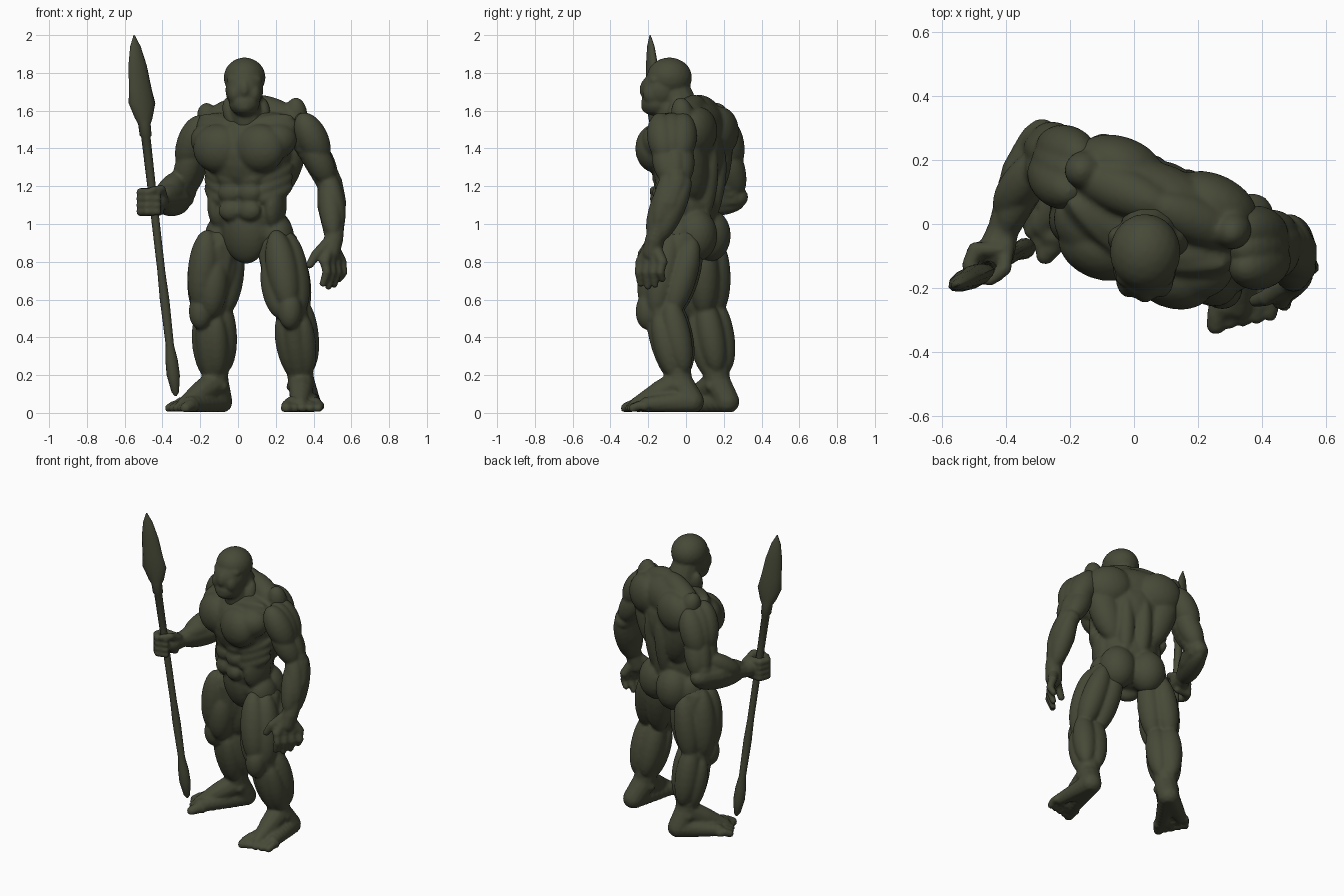
import bpy, bmesh, math
from mathutils import Vector as V, Matrix

skin = bpy.data.materials.new("dark_olive")
skin.diffuse_color = (0.062, 0.066, 0.038, 1)

# Twisted body frame: u toward the left hand, v toward the back
BODY = Matrix.Translation((0.07, 0.04, 0)) @ Matrix.Rotation(math.radians(-22), 4, 'Z')
ID = Matrix.Identity(4)


def blob(bm, c, r, frame=ID):
    """Ellipsoid with centre c and radii r."""
    m = frame @ Matrix.Translation(c) @ Matrix.Diagonal((*r, 1))
    bmesh.ops.create_icosphere(bm, subdivisions=3, radius=1, matrix=m)


def muscle(bm, p, q, r, flat=1.0, face=(0, -1, 0), frame=ID):
    """Spindle from p to q, radius r, flattened along face."""
    p, q = frame @ V(p), frame @ V(q)
    z = (q - p).normalized()
    x = (frame.to_3x3() @ V(face)).cross(z).normalized()
    y = z.cross(x)
    rot = Matrix((x, y, z)).transposed().to_4x4()
    m = Matrix.Translation((p + q) / 2) @ rot @ Matrix.Diagonal((r, r * flat, (q - p).length / 2, 1))
    bmesh.ops.create_icosphere(bm, subdivisions=3, radius=1, matrix=m)


def limb(bm, *pts, n=8):
    """Tapered chain of spheres through (x, y, z, r) points."""
    for a, b in zip(pts, pts[1:]):
        for i in range(n + 1):
            s = V(a).lerp(V(b), i / n)
            bmesh.ops.create_icosphere(bm, subdivisions=2, radius=s[3],
                                       matrix=Matrix.Translation(s[:3]))


def finish(bm, name, voxel=0.011, smooth=3):
    """Fuse overlapping shapes into one skin."""
    for v in bm.verts:
        v.co.z = max(v.co.z, 0.004)
    me = bpy.data.meshes.new(name)
    bm.to_mesh(me)
    bm.free()
    ob = bpy.data.objects.new(name, me)
    bpy.context.collection.objects.link(ob)
    if voxel:
        rm = ob.modifiers.new("fuse", 'REMESH')
        rm.mode, rm.voxel_size = 'VOXEL', voxel
        sm = ob.modifiers.new("soften", 'SMOOTH')
        sm.iterations, sm.factor = smooth, 0.5
        dg = bpy.context.evaluated_depsgraph_get()
        me = bpy.data.meshes.new_from_object(ob.evaluated_get(dg))
        ob.modifiers.clear()
        ob.data = me
    me.materials.clear()
    me.materials.append(skin)
    bpy.ops.object.select_all(action='DESELECT')
    ob.select_set(True)
    bpy.context.view_layer.objects.active = ob
    bpy.ops.object.shade_smooth_by_angle(angle=math.radians(50))
    return ob


# Torso
bm = bmesh.new()
blob(bm, (0, -0.04, 1.37), (0.24, 0.2, 0.24), BODY)
blob(bm, (0, -0.03, 1.1), (0.19, 0.15, 0.24), BODY)
blob(bm, (0.005, -0.02, 0.97), (0.185, 0.135, 0.13), BODY)
muscle(bm, (0, -0.13, 1.09), (0, -0.06, 0.79), 0.12, 0.6, frame=BODY)
blob(bm, (0, 0.04, 1.52), (0.23, 0.11, 0.13), BODY)
for s in (-1, 1):
    blob(bm, (s * 0.12, -0.17, 1.4), (0.138, 0.1, 0.13), BODY)                            # pec
    muscle(bm, (s * 0.06, -0.16, 1.4), (s * 0.29, -0.08, 1.47), 0.1, frame=BODY)
    muscle(bm, (s * -0.06, -0.12, 1.49), (s * 0.29, -0.05, 1.52), 0.085, frame=BODY)      # upper chest
    for z, w in ((1.245, 0.068), (1.165, 0.066), (1.07, 0.064)):                          # abs
        blob(bm, (s * 0.055, -0.165, z), (w, 0.04, 0.054), BODY)
    for i in range(3):                                                                    # ribs
        muscle(bm, (s * 0.11, -0.16, 1.22 - i * 0.05), (s * 0.24, -0.01, 1.31 - i * 0.05), 0.045, frame=BODY)
    muscle(bm, (s * 0.17, -0.06, 1.22), (s * 0.155, -0.06, 0.97), 0.053, 1.8, frame=BODY) # oblique
    muscle(bm, (s * 0.1, 0.05, 1.12), (s * 0.25, 0.05, 1.56), 0.1, 0.9, frame=BODY)       # lat
    muscle(bm, (s * 0.02, 0.1, 1.52), (s * 0.3, 0.08, 1.46), 0.13, 0.7, frame=BODY)       # shoulder blade
    muscle(bm, (s * 0.05, 0.07, 1.0), (s * 0.06, 0.13, 1.42), 0.055, frame=BODY)          # spine column
    muscle(bm, (s * -0.04, 0.02, 1.655), (s * 0.3, 0.02, 1.52), 0.075, frame=BODY)        # trapezius
    muscle(bm, (s * 0.24, 0.05, 1.48), (s * 0.26 - 0.015, 0.02, 1.655 + s * 0.015), 0.06, frame=BODY)  # shoulder peak
    muscle(bm, (s * 0.01, -0.17, 1.52), (s * 0.27, -0.07, 1.565), 0.035, frame=BODY)      # collarbone
    blob(bm, (s * 0.095, 0.055, 0.94), (0.115, 0.11, 0.14), BODY)                         # glute
    muscle(bm, (s * 0.16, -0.03, 1.05), (s * 0.18, -0.02, 0.82), 0.077, 1.2, frame=BODY)  # hip
finish(bm, "torso")

# Head and neck
bm = bmesh.new()
limb(bm, (0.06, 0.0, 1.55, 0.1), (0.035, -0.06, 1.7, 0.09))
limb(bm, (0.05, -0.07, 1.54, 0.085), (0.035, -0.1, 1.66, 0.08))
blob(bm, (0.035, -0.088, 1.775), (0.111, 0.12, 0.107))
blob(bm, (0.034, -0.13, 1.71), (0.101, 0.108, 0.11))
blob(bm, (0.034, -0.155, 1.64), (0.082, 0.083, 0.07))
blob(bm, (0.034, -0.18, 1.625), (0.06, 0.058, 0.048))
muscle(bm, (-0.06, -0.165, 1.76), (0.128, -0.165, 1.76), 0.045)          # brow
muscle(bm, (0.034, -0.205, 1.77), (0.034, -0.225, 1.67), 0.03)           # nose
for s in (-1, 1):
    blob(bm, (0.034 + s * 0.05, -0.175, 1.69), (0.04, 0.055, 0.06))      # cheek
    muscle(bm, (0.033 + s * 0.09, -0.03, 1.67), (0.06 + s * 0.07, -0.08, 1.5), 0.045)
finish(bm, "head", 0.009)


# Legs
def leg(name, hip, mid, knee, ankle, heel, ball, out):
    bm = bmesh.new()
    hip, mid, knee, ankle, heel, ball = map(V, (hip, mid, knee, ankle, heel, ball))
    f = (ball - heel)
    f.z = 0
    f.normalize()
    o = V((-f.y, f.x, 0)) * out
    up = V((0, 0, 1))
    calf = knee.lerp(ankle, 0.35) - f * 0.03
    limb(bm, (*hip, 0.115), (*mid, 0.115), (*knee, 0.083), (*calf, 0.09), (*ankle, 0.07))
    # Thigh muscles: outer, middle, inner, rear pair
    muscle(bm, hip + o * 0.055 + f * 0.04 + up * 0.08, knee + o * 0.045 + f * 0.025 - up * 0.03, 0.083)
    muscle(bm, hip + f * 0.095 + up * 0.09, knee + f * 0.075, 0.085)
    muscle(bm, hip - o * 0.03 + f * 0.06 - up * 0.04, knee - o * 0.05 + f * 0.05 - up * 0.04, 0.078)
    muscle(bm, hip - o * 0.05 - f * 0.02 + up * 0.02, knee - o * 0.03 - f * 0.02 + up * 0.03, 0.078)
    for s in (-1, 1):
        muscle(bm, hip + o * s * 0.045 - f * 0.075 + up * 0.05, knee + o * s * 0.05 - f * 0.06 - up * 0.03, 0.077)
        # Calf heads and shin sides
        muscle(bm, knee + o * s * 0.042 - f * 0.05 + up * 0.07, ankle + o * s * 0.035 - f * 0.035 + up * 0.05, 0.074)
        muscle(bm, knee + o * s * 0.055 + f * 0.01 - up * 0.01, ankle + o * s * 0.03 + f * 0.02 + up * 0.02, 0.064)
        blob(bm, ankle + o * s * 0.05 - up * 0.02, (0.03, 0.03, 0.03))
    # Kneecap and shin
    muscle(bm, knee + f * 0.065 + up * 0.1, knee + f * 0.072 - up * 0.1, 0.064)
    muscle(bm, knee + f * 0.05, ankle + f * 0.025, 0.06)
    # Heel, instep and toes
    limb(bm, (*heel, 0.068), (*ankle, 0.074), (*ankle.lerp(ball, 0.45), 0.064), (*ball, 0.04))
    limb(bm, (*heel, 0.068), (*(ball + o * 0.07 - f * 0.06), 0.04))
    limb(bm, (*heel, 0.068), (*(ball - o * 0.045), 0.045))
    for i in range(5):
        k = ball + o * (i - 1.6) * 0.041 - f * 0.014 * i
        k.z = 0.035
        r = 0.033 if i == 0 else 0.025
        limb(bm, (*k, r), (*(k + f * 0.03 + up * 0.004), r), (*(k + f * 0.065 - up * 0.01), r * 0.95), n=4)
    finish(bm, name, 0.01)


leg("left_leg", (0.21, -0.025, 0.88), (0.245, -0.09, 0.72), (0.285, -0.135, 0.54), (0.335, -0.035, 0.16),
    (0.37, 0.03, 0.06), (0.33, -0.26, 0.045), 1)
leg("right_leg", (-0.1, 0.07, 0.88), (-0.13, 0.07, 0.72), (-0.152, 0.085, 0.54), (-0.12, 0.165, 0.16),
    (-0.095, 0.217, 0.06), (-0.285, -0.005, 0.045), -1)


# Arms
def arm(bm, sh, el, wr, out, fore):
    """Shoulder cap, biceps, triceps and forearm; fore is the biceps side."""
    sh, el, wr, out, fore = map(V, (sh, el, wr, out, fore))
    limb(bm, (*sh, 0.088), (*el, 0.069), (*el.lerp(wr, 0.35), 0.081), (*wr, 0.05))
    top = sh + V((0, 0, 0.13))
    for d in (-0.065, 0, 0.065):
        muscle(bm, top + fore * d - out * 0.04, sh.lerp(el, 0.55) + out * 0.025 + fore * d * 0.5, 0.083)
    muscle(bm, sh + fore * 0.045, el + fore * 0.035, 0.072)
    muscle(bm, sh - fore * 0.05, el - fore * 0.03, 0.073)
    muscle(bm, sh - fore * 0.03 + out * 0.03, el + out * 0.02, 0.062)
    ax = (wr - el).normalized()
    side = ax.cross(out.cross(ax)).cross(ax).normalized()
    muscle(bm, sh.lerp(el, 0.6) + out * 0.025, el.lerp(wr, 0.85) + out * 0.035, 0.06)
    for s in (-1, 1):
        muscle(bm, el + side * s * 0.04 - ax * 0.06, wr + side * s * 0.022 + ax * 0.01, 0.063)
    blob(bm, el - fore * 0.03, (0.052, 0.052, 0.052))


bm = bmesh.new()
arm(bm, (0.36, -0.085, 1.46), (0.488, -0.05, 1.21), (0.51, -0.165, 0.92), (0.93, -0.2, 0.1), (0.1, -1, 0))
# Open hand with hanging fingers
limb(bm, (0.505, -0.165, 0.92, 0.053), (0.49, -0.18, 0.85, 0.054))
for i in range(4):
    x, y = 0.46 + i * 0.029, -0.24 + i * 0.038
    limb(bm, (0.49, -0.175, 0.9, 0.037), (x, y, 0.8, 0.03), n=5)
    drop = (0.685, 0.67, 0.68, 0.71)[i]
    limb(bm, (x, y, 0.8, 0.027), (x + 0.01, y - 0.01, 0.745, 0.024), (x - 0.01, y, drop, 0.02), n=4)
limb(bm, (0.47, -0.19, 0.89, 0.035), (0.415, -0.23, 0.84, 0.028), (0.38, -0.24, 0.785, 0.022), n=5)
finish(bm, "left_arm", 0.009)

bm = bmesh.new()
arm(bm, (-0.21, 0.16, 1.44), (-0.297, 0.25, 1.145), (-0.41, -0.02, 1.12), (-0.93, 0.3, 0.1), (-0.3, -0.9, 0.1))
# Fist around the shaft
limb(bm, (-0.41, -0.02, 1.115, 0.05), (-0.43, -0.085, 1.12, 0.06))
for i in range(4):
    z = 1.065 + i * 0.034
    limb(bm, (-0.415, -0.08, z, 0.023), (-0.495, -0.08, z, 0.026), (-0.515, -0.13, z, 0.025),
         (-0.48, -0.17, z, 0.023), (-0.425, -0.16, z, 0.021), n=5)
limb(bm, (-0.4, -0.07, 1.15, 0.028), (-0.405, -0.14, 1.185, 0.023), (-0.45, -0.175, 1.18, 0.02), n=5)
finish(bm, "right_arm", 0.009)

# Spear: rings of (height, half width, half thickness)
rings = [(0.09, 0.006, 0.006), (0.11, 0.02, 0.02), (0.2, 0.036, 0.033), (0.28, 0.034, 0.03), (0.36, 0.022, 0.022),
         (0.6, 0.026, 0.024), (0.75, 0.021, 0.021), (1.1, 0.022, 0.022), (1.46, 0.025, 0.025),
         (1.47, 0.032, 0.032), (1.53, 0.034, 0.032), (1.56, 0.05, 0.034), (1.64, 0.076, 0.036),
         (1.71, 0.065, 0.034), (1.84, 0.052, 0.028), (1.94, 0.03, 0.018), (2.0, 0.003, 0.003)]
foot, tip = V((-0.33, -0.07, 0.09)), V((-0.55, -0.19, 2.0))
wide = V((0.93, 0.36, 0))
thin = V((-0.36, 0.93, 0))
bm = bmesh.new()
loops = []
for z, a, b in rings:
    c = foot.lerp(tip, (z - 0.09) / 1.91)
    loops.append([bm.verts.new(c + wide * a * math.cos(t * math.pi / 6) + thin * b * math.sin(t * math.pi / 6))
                  for t in range(12)])
for a, b in zip(loops, loops[1:]):
    for i in range(12):
        j = (i + 1) % 12
        bm.faces.new((a[i], a[j], b[j], b[i]))
bm.faces.new(loops[0][::-1])
bm.faces.new(loops[-1])
finish(bm, "spear", voxel=0)
